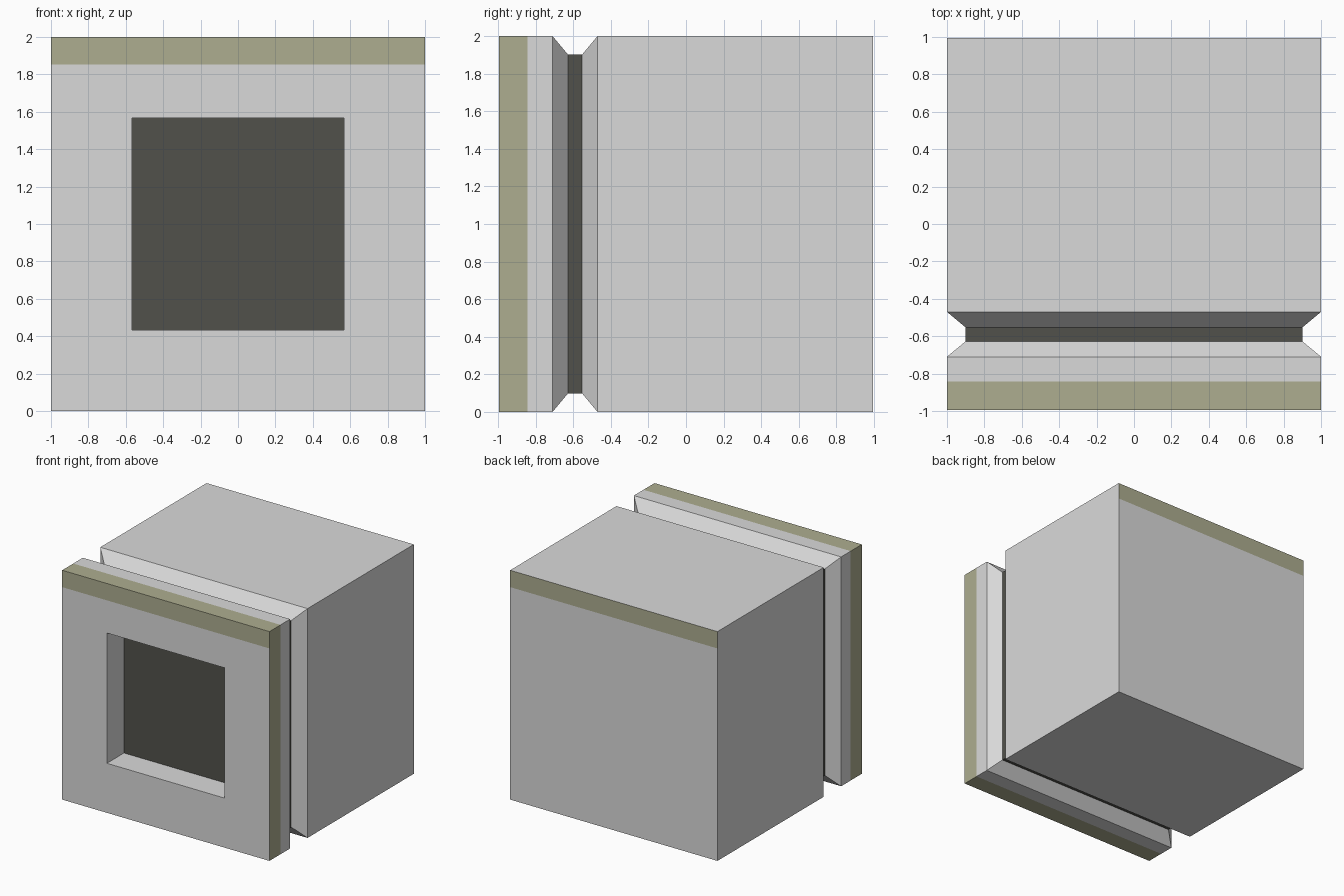
import bpy
import bmesh

if "Cube" in bpy.data.objects:
    bpy.data.objects.remove(bpy.data.objects["Cube"])


def material(name, rgb):
    m = bpy.data.materials.new(name)
    m.diffuse_color = (*rgb, 1.0)
    m.use_nodes = True
    m.node_tree.nodes["Principled BSDF"].inputs["Base Color"].default_value = m.diffuse_color
    return m


GREY = material("light grey", (0.70, 0.70, 0.70))
OLIVE = material("olive stripe", (0.42, 0.42, 0.28))
DARK = material("dark charcoal", (0.083, 0.083, 0.070))
MATS = [GREY, OLIVE, DARK]

STRIPE_Z = 1.853


def square_loft(name, rings, colours, front_cap=None, back_cap=None, stripe=False):
    """Join square rings (y, half size) in order; colours holds one index per band."""
    bm = bmesh.new()
    loops = []
    for y, h in rings:
        loops.append([bm.verts.new((x * h, y, 1 + z * h))
                      for x, z in ((-1, -1), (1, -1), (1, 1), (-1, 1))])
    for a, b, c in zip(loops, loops[1:], colours):
        for i in range(4):
            j = (i + 1) % 4
            bm.faces.new((a[j], a[i], b[i], b[j])).material_index = c
    if front_cap is not None:
        bm.faces.new(loops[0]).material_index = front_cap
    if back_cap is not None:
        bm.faces.new(loops[-1][::-1]).material_index = back_cap
    bm.normal_update()

    # painted band along the top of the outer front or back face
    if stripe:
        ends = [f for f in bm.faces
                if abs(f.normal.y) > 0.99 and f.material_index == 0]
        geom = ends + list({e for f in ends for e in f.edges}) \
            + list({v for f in ends for v in f.verts})
        bmesh.ops.bisect_plane(bm, geom=geom, dist=1e-5,
                               plane_co=(0, 0, STRIPE_Z), plane_no=(0, 0, 1))
        bm.normal_update()
        for f in bm.faces:
            if abs(f.normal.y) > 0.99 and f.calc_center_median().z > STRIPE_Z:
                f.material_index = 1

    mesh = bpy.data.meshes.new(name)
    bm.to_mesh(mesh)
    bm.free()
    for m in MATS:
        mesh.materials.append(m)
    obj = bpy.data.objects.new(name, mesh)
    bpy.context.collection.objects.link(obj)
    return obj


# front frame: recessed dark panel, face, olive rim, then the bevel into the groove
square_loft("front_frame",
            [(-0.76, 0.568), (-0.995, 0.568), (-0.995, 1.0),
             (-0.842, 1.0), (-0.71, 1.0), (-0.627, 0.9)],
            [0, 0, 1, 0, 0], front_cap=2, stripe=True)

# dark groove floor linking the frame and the block
square_loft("groove_core", [(-0.627, 0.9), (-0.553, 0.9)], [2])

# rear block with bevelled front edge and striped back
square_loft("rear_block", [(-0.553, 0.9), (-0.47, 1.0), (0.995, 1.0)],
            [0, 0], back_cap=0, stripe=True)
